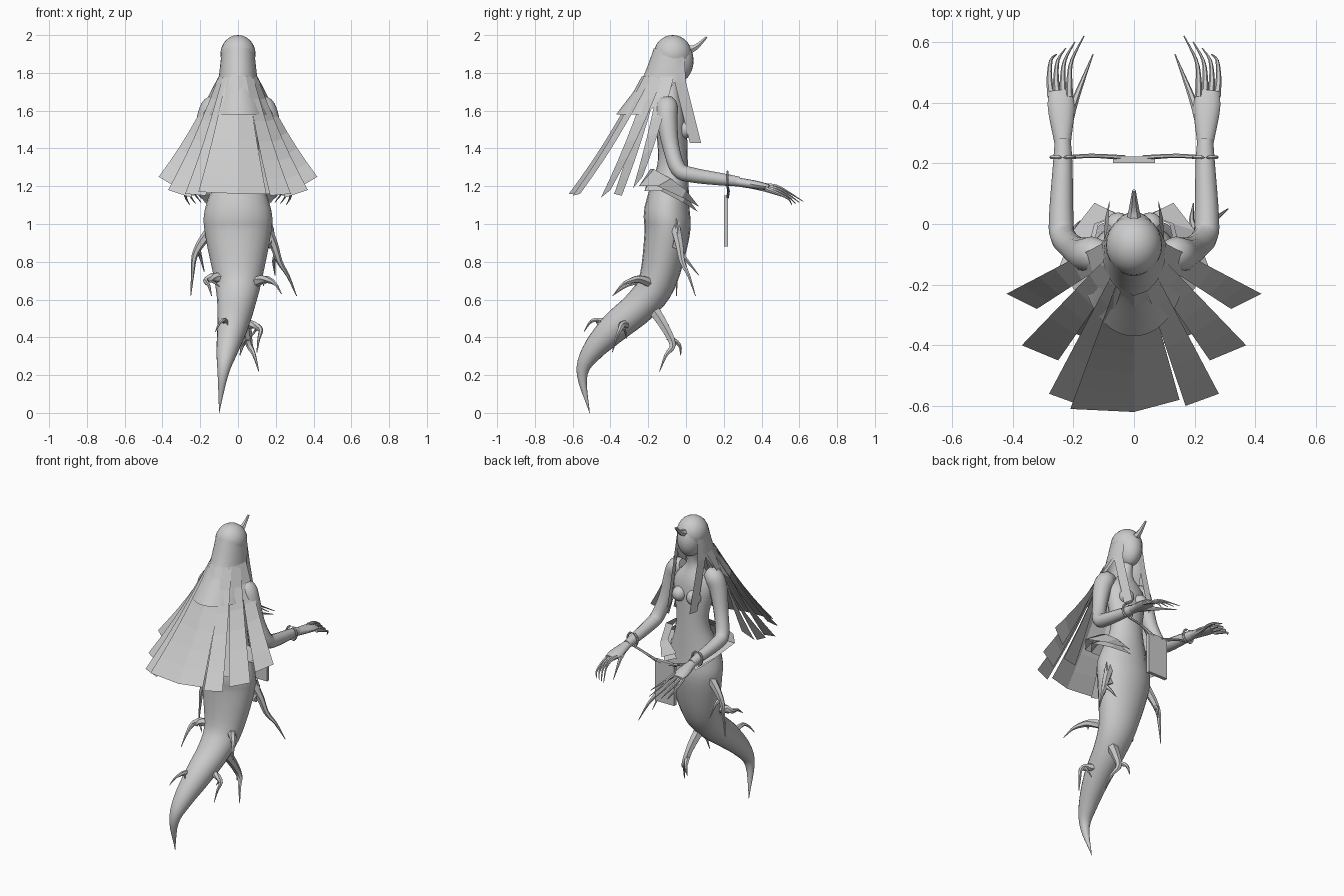
import bpy, bmesh, math
from mathutils import Vector

cube = bpy.data.objects.get("Cube")
if cube:
    bpy.data.objects.remove(cube, do_unlink=True)

grey = bpy.data.materials.new("plain_grey")
grey.use_nodes = True
COLOUR = (0.6, 0.6, 0.6, 1)
grey.diffuse_color = COLOUR
grey.node_tree.nodes["Principled BSDF"].inputs["Base Color"].default_value = COLOUR


def finish(name, bm, smooth=True):
    """Turn a bmesh into a named object with the shared material."""
    bmesh.ops.recalc_face_normals(bm, faces=bm.faces)
    mesh = bpy.data.meshes.new(name)
    bm.to_mesh(mesh)
    bm.free()
    mesh.materials.append(grey)
    obj = bpy.data.objects.new(name, mesh)
    bpy.context.collection.objects.link(obj)
    if smooth:
        bpy.ops.object.select_all(action="DESELECT")
        obj.select_set(True)
        bpy.context.view_layer.objects.active = obj
        bpy.ops.object.shade_smooth_by_angle(angle=math.radians(45))


def bridge(bm, rings, closed):
    """Join consecutive rows of vertices with quads."""
    for low, high in zip(rings, rings[1:]):
        count = len(low)
        for i in range(count if closed else count - 1):
            j = (i + 1) % count
            bm.faces.new((low[i], low[j], high[j], high[i]))


def spline(rows, steps):
    """Pass a smooth curve through rows of numbers."""
    rows = [Vector(row) for row in rows]
    padded = [rows[0] * 2 - rows[1]] + rows + [rows[-1] * 2 - rows[-2]]
    result = []
    for before, start, end, after in zip(padded, padded[1:], padded[2:], padded[3:]):
        for k in range(steps):
            t = k / steps
            pull_start = (end - before) / 2
            pull_end = (after - start) / 2
            ease = t * t * (3 - 2 * t)
            result.append(start.lerp(end, ease) + pull_start * t * (1 - t) ** 2
                          - pull_end * t * t * (1 - t))
    return result + [rows[-1]]


def tube(name, rows, sides=12, steps=4, side=1):
    """Loft ellipses along a path; each row is x, y, z, width radius, depth radius."""
    rows = spline([(row[0] * side, *row[1:4], row[-1]) for row in rows], steps)
    points = [Vector(row[:3]) for row in rows]
    span = points[-1] - points[0]
    axis = Vector((0, 1, 0)) if abs(span.x) > 0.8 * span.length else Vector((1, 0, 0))
    bm = bmesh.new()
    rings = []
    for i, (point, row) in enumerate(zip(points, rows)):
        along = (points[min(i + 1, len(points) - 1)] - points[max(i - 1, 0)]).normalized()
        across = (axis - along * axis.dot(along)).normalized()
        depth = along.cross(across)
        ring = []
        for k in range(sides):
            angle = math.tau * k / sides
            ring.append(bm.verts.new(point + across * math.cos(angle) * max(row[3], 0.001)
                                     + depth * math.sin(angle) * max(row[4], 0.001)))
        rings.append(ring)
    bridge(bm, rings, True)
    bm.faces.new(rings[0])
    bm.faces.new(rings[-1])
    finish(name, bm)


def taper(name, points, radius, side=1, tip=0.002):
    """Tube that thins evenly towards its end."""
    last = len(points) - 1
    rows = [(*point, radius + (tip - radius) * i / last) for i, point in enumerate(points)]
    tube(name, rows, 6, 3, side)


def ball(name, centre, radii):
    bm = bmesh.new()
    bmesh.ops.create_uvsphere(bm, u_segments=24, v_segments=14, radius=1)
    bmesh.ops.scale(bm, vec=radii, verts=bm.verts)
    bmesh.ops.translate(bm, vec=centre, verts=bm.verts)
    finish(name, bm)


def sheet(name, edge_a, edge_b, side=1):
    """Thin ribbon between two edge paths."""
    bm = bmesh.new()
    rows = [[bm.verts.new((p[0] * side, p[1], p[2])) for p in edge] for edge in (edge_a, edge_b)]
    bridge(bm, rows, False)
    finish(name, bm, False)


def hair_strip(name, angles, tips, side=1):
    """Ribbon from the hood to a cut tip, sagging slightly on the way."""
    edges = []
    for angle, tip in zip(angles, tips):
        turn = math.radians(angle)
        root = Vector((.105 * math.sin(turn), -.085 - .15 * math.cos(turn), 1.78))
        sag = Vector((0, 0, -.03))
        edges.append([root.lerp(Vector(tip), t / 6) + sag * math.sin(math.pi * t / 6)
                      for t in range(7)])
    sheet(name, *edges, side=side)


def root_branch(name, base, elbow, tip, radius=.03):
    """Crooked root with a swollen base and a short side fork at its elbow."""
    base, elbow, tip = Vector(base), Vector(elbow), Vector(tip)
    lift = Vector((0, 0, radius / 2))
    taper(name, [base, base.lerp(elbow, .6) + lift, elbow, elbow.lerp(tip, .5) + lift, tip], radius)
    inward = Vector((-math.copysign(radius, elbow.x), radius, 0))
    fork_tip = elbow.lerp(tip, .4) + inward * 2
    taper(name + "_fork", [base.lerp(elbow, .8), elbow + inward, fork_tip], radius * .55)


# Torso flowing into a curled tail
tube("body", [
    (-.1, -.51, 0, 0), (-.08, -.55, .2, .028), (-.06, -.5, .32, .055),
    (-.03, -.38, .45, .08), (-.01, -.24, .57, .1, .09), (0, -.15, .7, .125, .1),
    (0, -.1, .95, .175, .12), (0, -.1, 1.08, .175, .12), (0, -.07, 1.32, .105, .08),
    (0, -.08, 1.56, .135, .08), (0, -.08, 1.69, .045), (0, -.06, 1.8, .04)], sides=20)

# Head, horn and crown of hair
ball("head", (0, -.045, 1.865), (.075, .085, .115))
taper("horn", [(0, 0, 1.92), (0, .05, 1.935), (0, .11, 1.99)], .028, tip=.006)
ball("hair_crown", (0, -.07, 1.9), (.093, .1, .1))

# Hair hood: height, centre y, half width, depth, opening angle
bm = bmesh.new()
rings = []
for z, middle, width, depth, limit in spline([
        (1.93, -.07, .085, .1, 130), (1.82, -.08, .097, .13, 112),
        (1.74, -.09, .11, .16, 98), (1.58, -.13, .17, .24, 70)], 4):
    ring = []
    for k in range(25):
        turn = math.radians(limit) * (k / 12 - 1)
        ring.append(bm.verts.new((width * math.sin(turn), middle - depth * math.cos(turn), z)))
    rings.append(ring)
bridge(bm, rings, False)
finish("hair_hood", bm)

# Long hair at the back
hair_strip("hair_back_right", (-36, 0), ((-.21, -.61, 1.17), (0, -.62, 1.16)))
hair_strip("hair_back_left", (0, 28), ((0, -.62, 1.16), (.15, -.58, 1.16)))

for side, label in ((1, "left"), (-1, "right")):
    # Fanned side hair and the lock beside the face
    hair_strip("hair_inner_" + label, (24, 50), ((.17, -.6, 1.15), (.28, -.56, 1.16)), side)
    hair_strip("hair_middle_" + label, (44, 76), ((.25, -.45, 1.14), (.37, -.4, 1.18)), side)
    hair_strip("hair_outer_" + label, (70, 98), ((.32, -.28, 1.19), (.42, -.23, 1.25)), side)
    hair_strip("hair_under_" + label, (40, 70), ((.14, -.38, 1.16), (.26, -.34, 1.15)), side)
    lock = [(.088, -.07, 1.88), (.1, -.06, 1.75), (.095, .02, 1.43)]
    sheet("front_lock_" + label, lock, [(x - .015, y + .06, z) for x, y, z in lock], side)

    # Chest
    ball("breast_" + label, (side * .052, -.01, 1.5), (.045, .048, .048))

    # Arm, palm and fingers
    tube("arm_" + label, [
        (.09, -.1, 1.64, .04), (.135, -.1, 1.62, .058), (.165, -.1, 1.55, .055),
        (.2, -.08, 1.41, .044), (.235, -.04, 1.29, .042), (.24, .03, 1.26, .04),
        (.235, .2, 1.235, .032), (.235, .28, 1.225, .026)], side=side)
    tube("palm_" + label, [(.235, .26, 1.225, .026, .024), (.24, .38, 1.205, .044, .022),
                           (.245, .44, 1.195, .036, .014)], side=side)
    for i in range(4):
        x, drop = .02 * i, .012 * i
        taper("finger_%s_%d" % (label, i + 1), [
            (.213 + x, .42, 1.205 - drop / 2), (.213 + x * 1.1, .48, 1.2 - drop),
            (.205 + x * 1.15, .54, 1.17 - drop), (.165 + x * 1.5, .62 - x, 1.12 - drop / 2)],
            .013, side)
    taper("thumb_" + label, [(.225, .32, 1.21), (.19, .42, 1.18), (.135, .56, 1.13)], .02, side)

    # Bracelet and the cords holding the tablet
    bracelet = []
    for k in range(17):
        angle = math.tau * k / 16
        bracelet.append((.235 + .037 * math.cos(angle), .22, 1.235 + .045 * math.sin(angle), .007))
    tube("bracelet_" + label, bracelet, 6, 1, side)
    for cord, end in (("inner", .03), ("outer", .06)):
        taper(cord + "_cord_" + label, [(.22, .22, 1.195), (.14, .225, 1.175), (end, .22, 1.14)],
              .007, side, tip=.007)

    # Flared hip wrap in two overlapping layers
    waist = [(0, -.19, 1.29), (.12, -.17, 1.29), (.15, -.08, 1.24), (.13, 0, 1.18), (.05, .03, 1.12)]
    rim = [(0, -.25, 1.2), (.17, -.25, 1.2), (.25, -.15, 1.2), (.2, -.02, 1.14), (.13, .07, 1.09)]
    sheet("hip_wrap_" + label, waist, rim, side)
    sheet("hip_wrap_under_" + label, [(x * .9, y, z - .03) for x, y, z in waist],
          [(x * .88, y * .88, z - .025) for x, y, z in rim], side)

# Hanging tablet
bm = bmesh.new()
bmesh.ops.create_cube(bm, size=1)
bmesh.ops.scale(bm, vec=(.14, .022, .27), verts=bm.verts)
bmesh.ops.translate(bm, vec=(0, .212, 1.015), verts=bm.verts)
finish("tablet", bm, False)

# Root-like branches growing from the tail
root_branch("hip_root_left", (.14, -.06, 1), (.22, -.02, .8), (.31, .05, .62))
root_branch("hip_root_right", (-.14, -.06, .97), (-.23, -.05, .83), (-.25, -.05, .62))
root_branch("mid_root_left", (.07, -.17, .68), (.17, -.29, .7), (.23, -.38, .63))
root_branch("mid_root_right", (-.08, -.18, .71), (-.17, -.23, .7), (-.14, -.39, .62))
root_branch("back_root", (-.06, -.38, .46), (-.08, -.49, .49), (-.12, -.54, .43), .02)
root_branch("low_root", (.04, -.32, .47), (.12, -.35, .44), (.1, -.39, .32), .025)
root_branch("under_root", (.02, -.18, .56), (.06, -.07, .36), (.11, -.14, .22), .035)
taper("hip_thorn", [(.15, -.05, .88), (.18, -.045, .95), (.17, -.05, 1.03)], .025)
